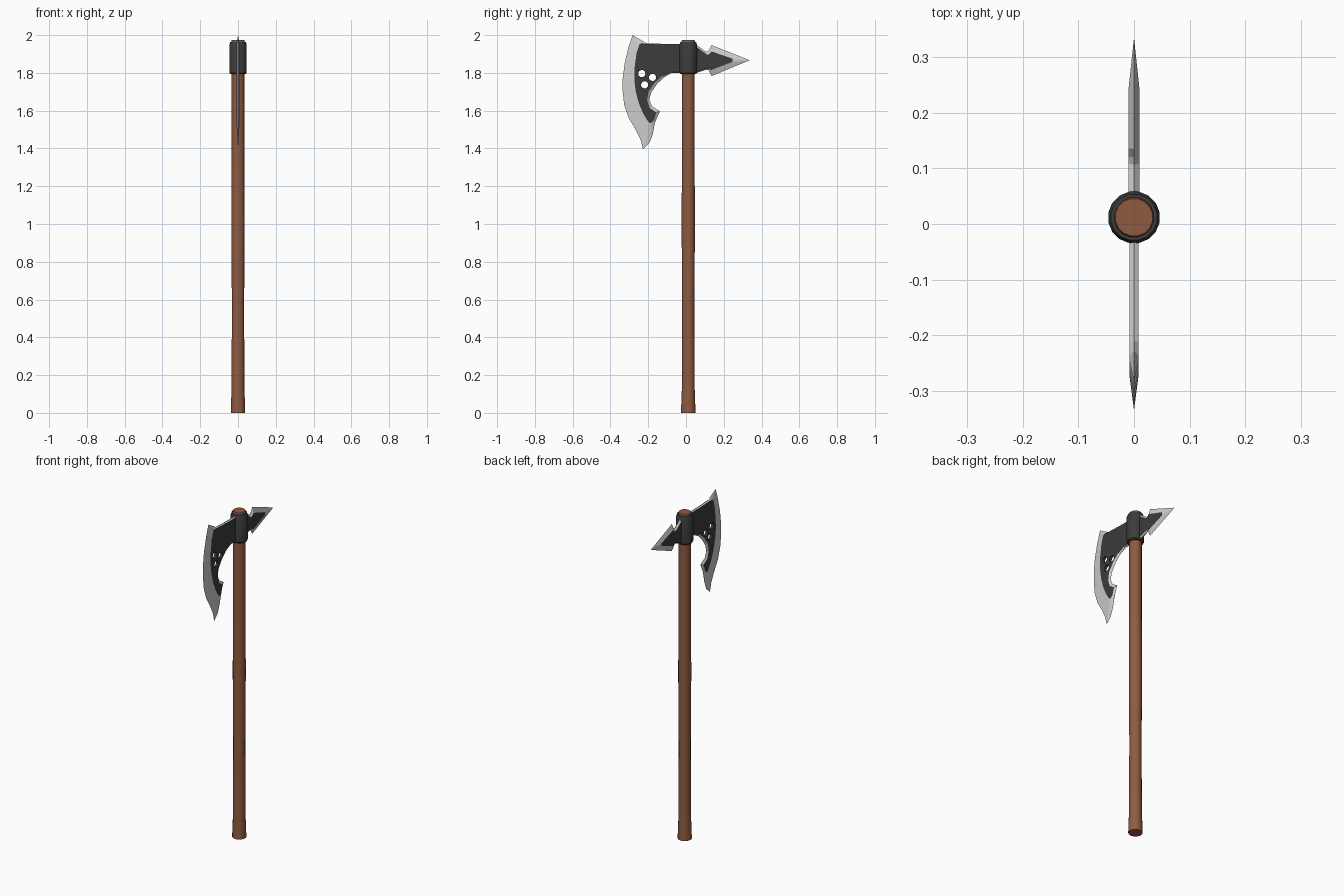
import bpy, bmesh, math

if "Cube" in bpy.data.objects:
    bpy.data.objects.remove(bpy.data.objects["Cube"])


def material(name, rgb):
    m = bpy.data.materials.new(name)
    m.diffuse_color = (*rgb, 1)
    m.use_nodes = True
    m.node_tree.nodes["Principled BSDF"].inputs["Base Color"].default_value = m.diffuse_color
    return m


WOOD = material("brown wood", (0.28, 0.105, 0.052))
IRON = material("dark iron", (0.045, 0.045, 0.047))
STEEL = material("bright steel", (0.62, 0.62, 0.62))
AXIS_Y = 0.012  # the shaft sits slightly off the centre


def finish(name, bm, mats):
    bmesh.ops.recalc_face_normals(bm, faces=bm.faces)
    me = bpy.data.meshes.new(name)
    bm.to_mesh(me)
    bm.free()
    for m in mats:
        me.materials.append(m)
    ob = bpy.data.objects.new(name, me)
    bpy.context.collection.objects.link(ob)
    return ob


def lathe(name, profile, mat, sides=16):
    """Solid of revolution around z from (z, radius) pairs."""
    bm = bmesh.new()
    rings = [[bm.verts.new((r * math.cos(2 * math.pi * (i + .5) / sides),
                            AXIS_Y + r * math.sin(2 * math.pi * (i + .5) / sides), z))
              for i in range(sides)] for z, r in profile]
    for a, b in zip(rings, rings[1:]):
        for i in range(sides):
            j = (i + 1) % sides
            bm.faces.new((a[i], a[j], b[j], b[i]))
    bm.faces.new(rings[0])
    bm.faces.new(rings[-1])
    ob = finish(name, bm, [mat])
    ob.data.shade_smooth()
    ob.data.set_sharp_from_angle(angle=math.radians(35))
    return ob


def bevelled_plate(name, pairs, half):
    """Dark flat plate (inner outline) ground to a bright edge (outer outline)."""
    bm = bmesh.new()
    n = len(pairs)
    edge = [bm.verts.new((0, p[0], p[1])) for p in pairs]
    for side in (half, -half):
        flat = [bm.verts.new((side, p[2], p[3])) for p in pairs]
        bm.faces.new(flat).material_index = 0
        for i in range(n):
            j = (i + 1) % n
            bm.faces.new((edge[i], edge[j], flat[j], flat[i])).material_index = 1
    return finish(name, bm, [IRON, STEEL])


# Shaft and socket
lathe("shaft", [(0, .039), (.04, .038), (.12, .035), (.55, .033), (1.0, .036),
                (1.4, .034), (1.8, .034), (1.966, .036), (1.974, .034)], WOOD)
lathe("socket", [(1.793, .042), (1.80, .047), (1.95, .047), (1.963, .042)], IRON)

# Bearded blade: outer y, z then inner y, z
blade = bevelled_plate("blade", [
    (0, 1.953, 0, 1.949), (-.10, 1.953, -.10, 1.949), (-.21, 1.957, -.212, 1.953),
    (-.228, 1.968, -.236, 1.955), (-.283, 2.0, -.246, 1.953), (-.306, 1.93, -.262, 1.905),
    (-.325, 1.85, -.272, 1.83), (-.335, 1.77, -.274, 1.765), (-.335, 1.70, -.266, 1.70),
    (-.327, 1.63, -.25, 1.64), (-.303, 1.56, -.226, 1.583), (-.265, 1.497, -.207, 1.552),
    (-.24, 1.445, -.198, 1.54), (-.228, 1.395, -.192, 1.536), (-.193, 1.43, -.186, 1.536),
    (-.176, 1.475, -.18, 1.539), (-.165, 1.535, -.17, 1.548), (-.138, 1.597, -.157, 1.59),
    (-.18, 1.623, -.192, 1.614), (-.194, 1.657, -.206, 1.655), (-.185, 1.695, -.198, 1.702),
    (-.153, 1.742, -.164, 1.750), (-.118, 1.776, -.125, 1.785), (-.075, 1.80, -.078, 1.806),
    (0, 1.80, 0, 1.806)], .008)

# Three round holes through the blade
bm = bmesh.new()
for y, z in ((-.234, 1.796), (-.177, 1.776), (-.219, 1.737)):
    rings = [[bm.verts.new((x, y + .019 * math.cos(math.pi * i / 8),
                            z + .019 * math.sin(math.pi * i / 8))) for i in range(16)]
             for x in (-.05, .05)]
    for i in range(16):
        j = (i + 1) % 16
        bm.faces.new((rings[0][i], rings[0][j], rings[1][j], rings[1][i]))
    for r in rings:
        bm.faces.new(r)
cutter = finish("hole_cutter", bm, [IRON])
cutter.hide_render = True
cutter.display_type = 'WIRE'
cut = blade.modifiers.new("holes", 'BOOLEAN')
cut.operation = 'DIFFERENCE'
cut.solver = 'EXACT'
cut.object = cutter
# Apply the cut and drop the helper
bpy.context.view_layer.update()
cut_mesh = bpy.data.meshes.new_from_object(
    blade.evaluated_get(bpy.context.evaluated_depsgraph_get()))
blade.modifiers.clear()
blade.data = cut_mesh
bpy.data.objects.remove(cutter)

# Barbed back spike
bevelled_plate("back_spike", [
    (.02, 1.955, .02, 1.945), (.06, 1.945, .06, 1.932), (.107, 1.911, .108, 1.897),
    (.121, 1.918, .12, 1.898), (.135, 1.947, .136, 1.913), (.335, 1.868, .246, 1.876),
    (.335, 1.866, .246, 1.858), (.135, 1.783, .136, 1.816), (.12, 1.815, .12, 1.826),
    (.107, 1.817, .108, 1.824), (.06, 1.801, .06, 1.808), (.02, 1.80, .02, 1.805)], .0095)
